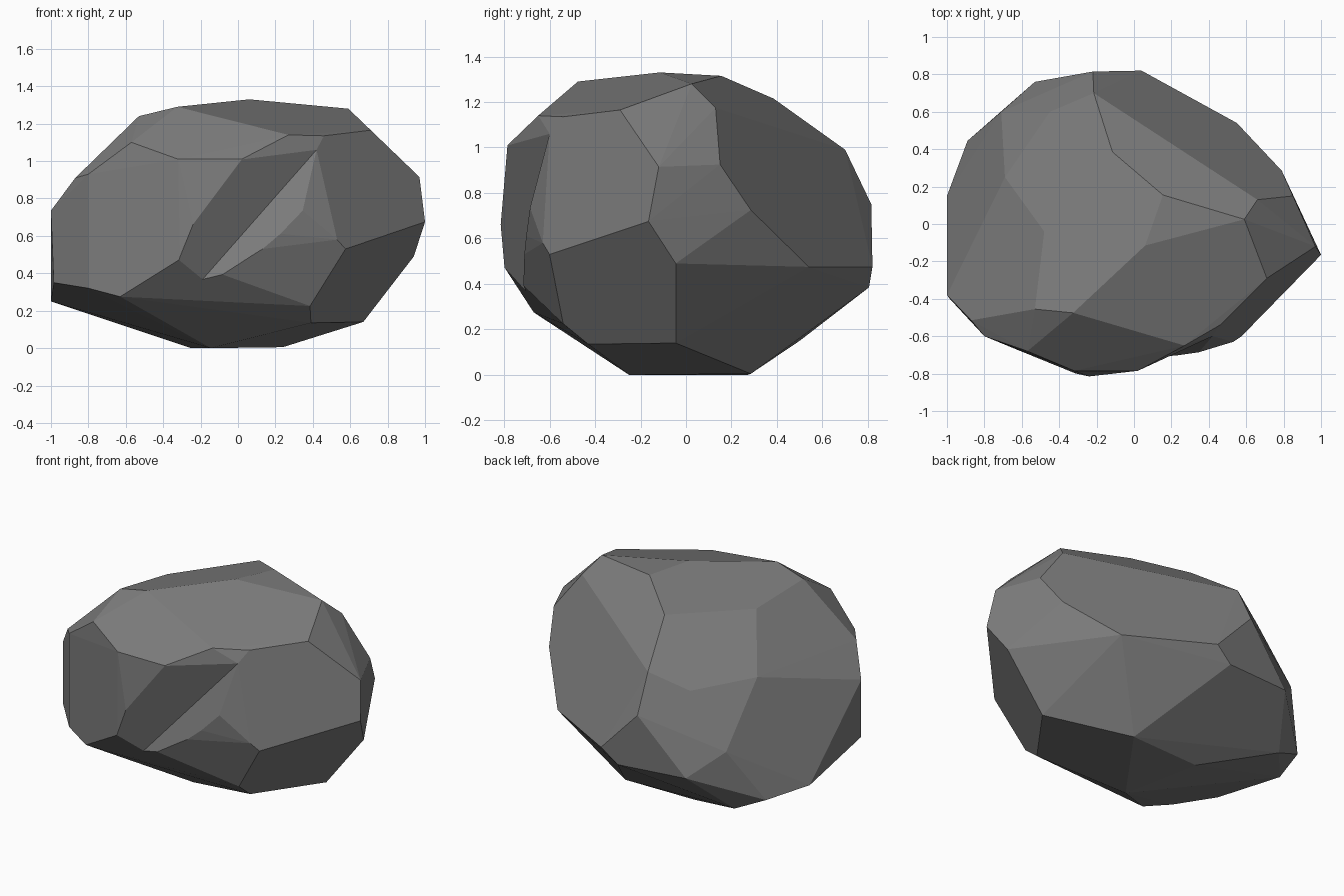
import bpy, bmesh
from mathutils import Vector

if "Cube" in bpy.data.objects:
    bpy.data.objects.remove(bpy.data.objects["Cube"])


def hull_object(name, points):
    """Closed convex stone-like solid through the given corner points."""
    bm = bmesh.new()
    for p in points:
        bm.verts.new(p)
    res = bmesh.ops.convex_hull(bm, input=bm.verts)
    loose = {g for g in res["geom_interior"] + res["geom_unused"]
             if isinstance(g, bmesh.types.BMVert)}
    bmesh.ops.delete(bm, geom=list(loose), context='VERTS')
    bmesh.ops.dissolve_limit(bm, angle_limit=0.03, verts=bm.verts, edges=bm.edges)
    bmesh.ops.recalc_face_normals(bm, faces=bm.faces)
    mesh = bpy.data.meshes.new(name)
    bm.to_mesh(mesh)
    bm.free()
    obj = bpy.data.objects.new(name, mesh)
    bpy.context.collection.objects.link(obj)
    return obj


# corners beside the groove on the front
low, high = Vector((-.165, -.70, .395)), Vector((.42, -.60, 1.06))
left_low, left_high = Vector((-.24, -.815, .66)), Vector((.02, -.785, 1.01))
right = Vector((.11, -.71, .52))

corners = [
    # top
    (.59, .025, 1.28), (.155, .155, 1.315), (.06, -.115, 1.33), (-.325, -.475, 1.29),
    (-.53, -.455, 1.24), (-.48, -.04, 1.19), (-.115, .385, 1.215), (.71, -.29, 1.165),
    (.66, .13, 1.175), (.27, -.65, 1.14), (.46, -.54, 1.135),
    # right side
    (1, -.165, .675), (.97, -.12, .915), (.94, -.045, .49), (.85, .15, .925),
    (.79, .285, .725), (.55, .54, .475), (.575, -.60, .53), (.53, -.63, .58),
    # back
    (.04, .82, .475), (-.22, .815, .75), (-.07, .805, .385), (-.215, .70, .99),
    (-.45, .60, .89), (-.53, .76, .40), (-.71, .60, .56), (-.69, .25, .91),
    # left side
    (-1, -.38, .735), (-.985, -.40, .35), (-1, .15, .25), (-.89, .445, .235),
    (-.87, -.515, .91), (-.80, -.60, .93), (-.80, -.60, .32),
    # front
    (-.57, -.68, 1.10), (-.32, -.785, 1.01), (-.31, -.80, .475), (-.63, -.67, .275),
    # underside
    (.67, -.045, .14), (.39, -.43, .135), (.385, -.54, .225), (.24, .285, .005),
    (-.145, -.25, .0), (-.25, .27, .0), (-.70, .50, .15),
]
rock = hull_object("rock", corners + [low, high, left_low, left_high, right])

# wedge that carves the slanted groove
run = (high - low) * 0.4
mid = (low + high) / 2
to_left = ((left_low + left_high) / 2 - mid) * 3
to_right = (right - mid) * 3
ends = [low - run, high + run]
wedge = hull_object("groove_cutter", ends + [e + s for e in ends for s in (to_left, to_right)])
wedge.hide_render = True

cut = rock.modifiers.new("groove", 'BOOLEAN')
cut.operation = 'DIFFERENCE'
cut.solver = 'EXACT'
cut.object = wedge
bpy.context.view_layer.objects.active = rock
bpy.ops.object.modifier_apply(modifier=cut.name)
bpy.data.objects.remove(wedge)

# plain grey stone, flat faces
stone = bpy.data.materials.new("grey stone")
stone.diffuse_color = (.2, .2, .2, 1)
stone.use_nodes = True
stone.node_tree.nodes["Principled BSDF"].inputs["Base Color"].default_value = stone.diffuse_color
rock.data.materials.clear()
rock.data.materials.append(stone)
for f in rock.data.polygons:
    f.use_smooth = False
    f.material_index = 0
